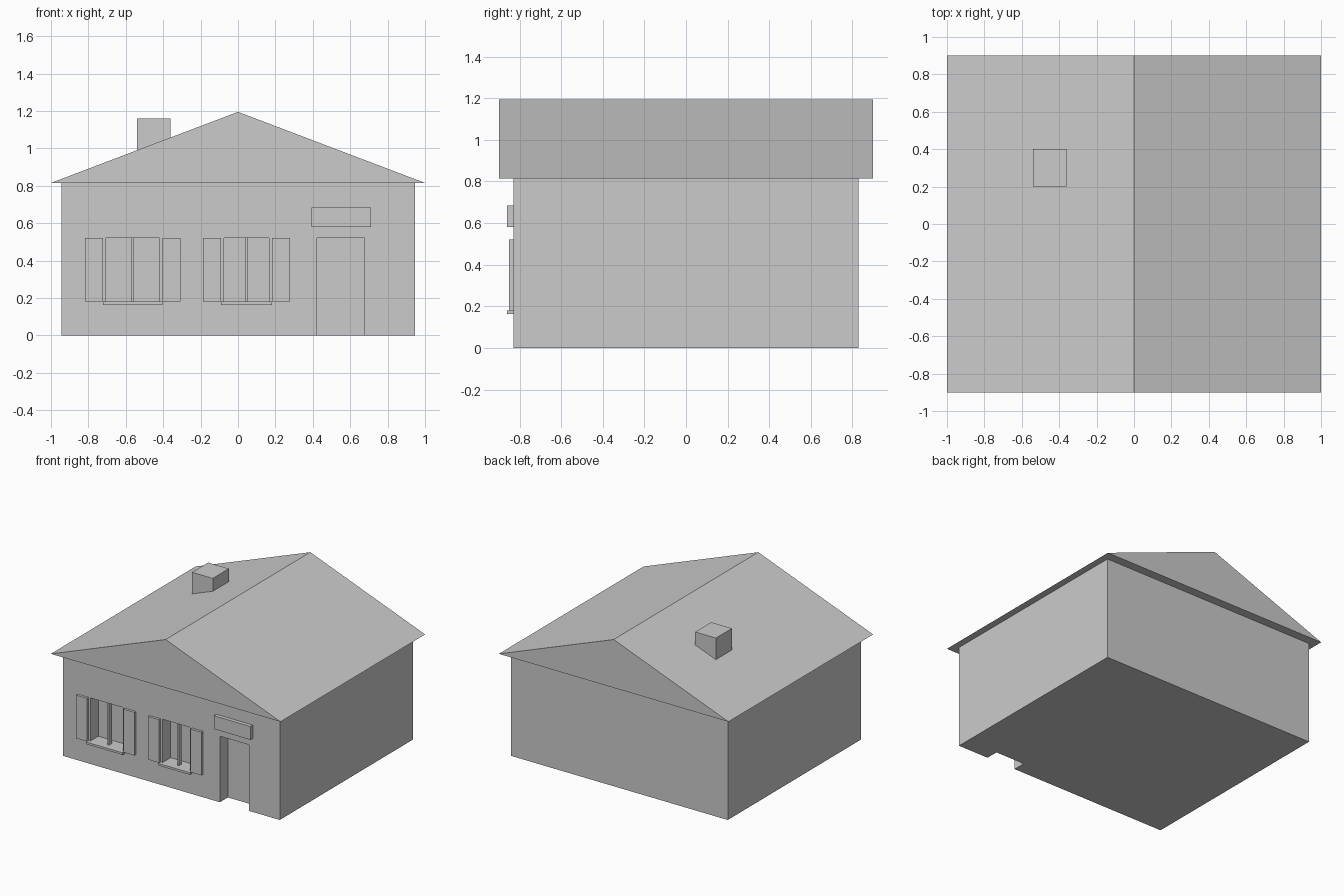
import bpy, bmesh

if "Cube" in bpy.data.objects:
    bpy.data.objects.remove(bpy.data.objects["Cube"])

# One plain grey for the whole house
grey = bpy.data.materials.new("light_grey")
grey.use_nodes = True
grey.diffuse_color = (0.6, 0.6, 0.6, 1)
grey.node_tree.nodes["Principled BSDF"].inputs["Base Color"].default_value = (0.6, 0.6, 0.6, 1)


def prism(name, outline, y0, y1):
    """Extrude an (x, z) outline from y0 to y1."""
    bm = bmesh.new()
    face = bm.faces.new([bm.verts.new((x, y0, z)) for x, z in outline])
    new = bmesh.ops.extrude_face_region(bm, geom=[face])["geom"]
    verts = [v for v in new if isinstance(v, bmesh.types.BMVert)]
    bmesh.ops.translate(bm, verts=verts, vec=(0, y1 - y0, 0))
    bmesh.ops.recalc_face_normals(bm, faces=bm.faces)
    mesh = bpy.data.meshes.new(name)
    bm.to_mesh(mesh)
    bm.free()
    mesh.materials.append(grey)
    obj = bpy.data.objects.new(name, mesh)
    bpy.context.collection.objects.link(obj)
    return obj


def box(name, x, y, z):
    return prism(name, [(x[0], z[0]), (x[1], z[0]), (x[1], z[1]), (x[0], z[1])], *y)


FRONT, EAVES = -0.83, 0.815
RECESS = (FRONT - 0.1, FRONT + 0.1)
SILL, HEAD = 0.18, 0.52

# Main volumes
walls = box("walls", (-0.945, 0.945), (FRONT, 0.83), (0, EAVES))
prism("roof", [(-1, EAVES), (1, EAVES), (0, 1.195)], -0.9, 0.9)
box("chimney", (-0.54, -0.36), (0.2, 0.4), (0.9, 1.16))


def cut(name, x, z):
    """Sink a recess into the front wall."""
    cutter = box(name + "_cutter", x, RECESS, z)
    cutter.hide_render = True
    mod = walls.modifiers.new(name, 'BOOLEAN')
    mod.operation, mod.solver, mod.object = 'DIFFERENCE', 'EXACT', cutter
    return cutter


cutters = [cut("door", (0.423, 0.677), (-0.1, HEAD))]

# Windows with mullion, sill and a pair of shutters
for side, x0, x1 in (("right", -0.705, -0.42), ("middle", -0.075, 0.165)):
    cutters.append(cut(side + "_window", (x0, x1), (SILL, HEAD)))
    mid, gap, width = (x0 + x1) / 2, 0.017, 0.095
    box(side + "_mullion", (mid - 0.007, mid + 0.007), (-0.81, -0.775), (SILL, HEAD))
    box(side + "_sill", (x0 - gap, x1 + gap), (-0.86, FRONT), (0.163, SILL))
    box(side + "_outer_shutter", (x0 - gap - width, x0 - gap), (-0.85, FRONT), (SILL, HEAD))
    box(side + "_inner_shutter", (x1 + gap, x1 + gap + width), (-0.85, FRONT), (SILL, HEAD))

# Blank board over the door
box("door_board", (0.393, 0.71), (-0.86, FRONT), (0.58, 0.685))

# Apply the recesses and drop the cutters
depsgraph = bpy.context.evaluated_depsgraph_get()
depsgraph.update()
carved = bpy.data.meshes.new_from_object(walls.evaluated_get(depsgraph))
walls.modifiers.clear()
walls.data = carved
for cutter in cutters:
    bpy.data.objects.remove(cutter)
